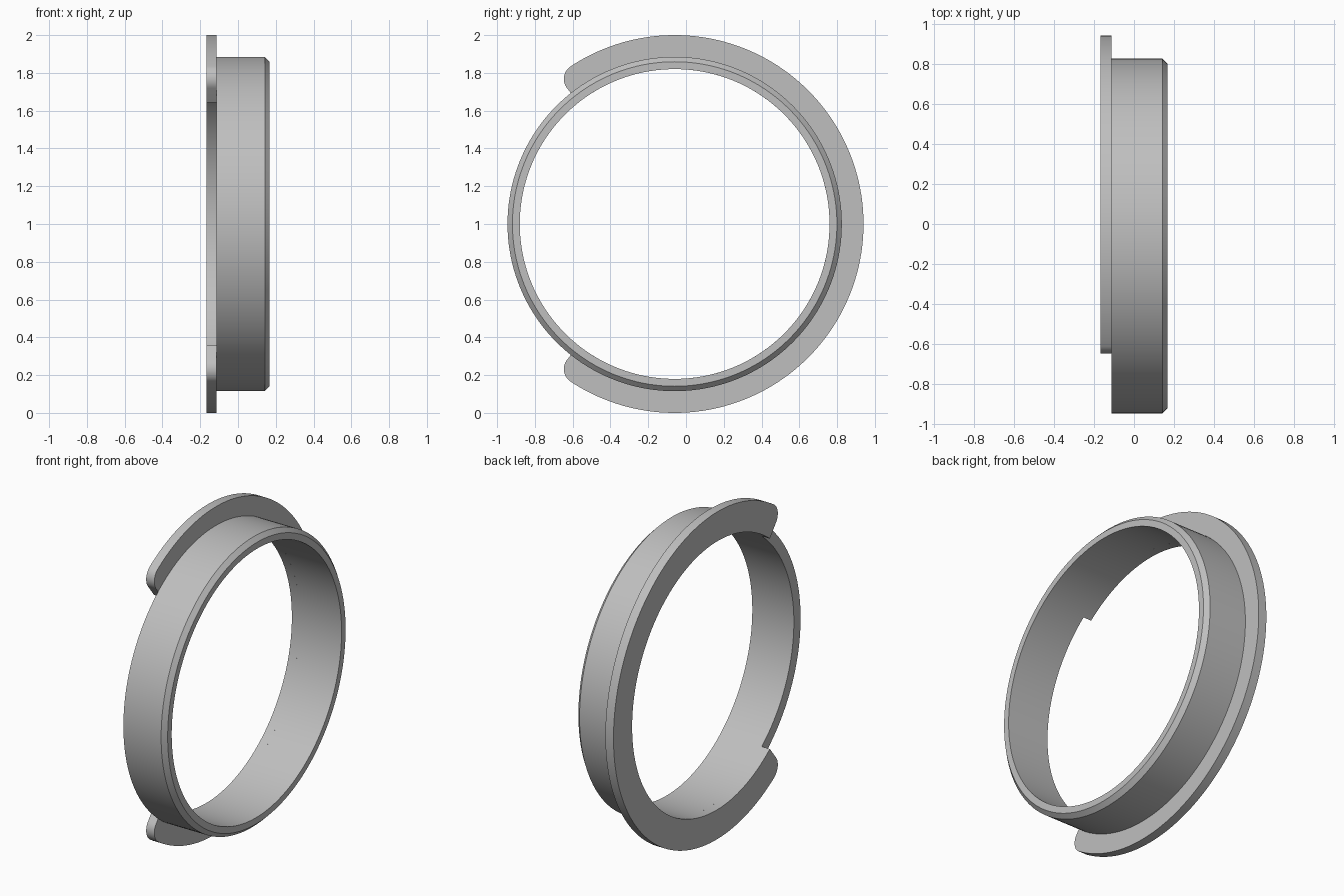
import bpy
import bmesh
from math import cos, sin, asin, pi, radians
from mathutils import Matrix, Vector

cube = bpy.data.objects.get("Cube")
if cube:
    bpy.data.objects.remove(cube, do_unlink=True)

CENTRE = Vector((0, -0.06, 1))
BORE, BODY, RIM = 0.82, 0.885, 1.0
BACK, STEP, FRONT = -0.168, -0.113, 0.168
CHAMFER = 0.026

grey = bpy.data.materials.new("plain grey")
grey.use_nodes = True
colour = (0.52, 0.52, 0.52, 1)
grey.diffuse_color = colour
grey.node_tree.nodes["Principled BSDF"].inputs["Base Color"].default_value = colour


def finish(bm, name):
    bmesh.ops.recalc_face_normals(bm, faces=bm.faces)
    mesh = bpy.data.meshes.new(name)
    bm.to_mesh(mesh)
    bm.free()
    mesh.materials.append(grey)
    obj = bpy.data.objects.new(name, mesh)
    obj.location = CENTRE
    bpy.context.collection.objects.link(obj)
    bpy.ops.object.select_all(action='DESELECT')
    obj.select_set(True)
    bpy.context.view_layer.objects.active = obj
    bpy.ops.object.shade_smooth_by_angle(angle=radians(30))
    return obj


# Ring body: chamfered section revolved about the x axis
section = [(STEP, BORE), (STEP, BODY), (FRONT - CHAMFER, BODY),
           (FRONT, BODY - CHAMFER), (FRONT, BORE)]
bm = bmesh.new()
verts = [bm.verts.new((x, r, 0)) for x, r in section]
edges = [bm.edges.new((v, verts[i - 1])) for i, v in enumerate(verts)]
bmesh.ops.spin(bm, geom=verts + edges, cent=(0, 0, 0), axis=(1, 0, 0),
               angle=2 * pi, steps=160, use_merge=True)
bmesh.ops.remove_doubles(bm, verts=bm.verts, dist=0.0001)
finish(bm, "ring_body")

# Flange outline: long outer arc, with a rounded corner at each end
end_angle = radians(128.4)
fillet = 0.08
turn = asin(fillet / (RIM - fillet))
arc_end = end_angle - turn
corner = Vector((cos(arc_end), sin(arc_end))) * (RIM - fillet)
upper = [Vector((cos(a), sin(a))) * RIM
         for a in (arc_end * i / 56 for i in range(56))]
sweep = end_angle + pi / 2 - arc_end
for i in range(15):
    a = arc_end + sweep * i / 14
    upper.append(corner + Vector((cos(a), sin(a))) * fillet)
lower = [Vector((p.x, -p.y)) for p in upper[:0:-1]]
outline = lower + upper

# Flange plate: quads from the bore to the outline, thickened along x
bm = bmesh.new()
pairs = []
for p in outline:
    q = p.normalized() * BORE
    pairs.append((bm.verts.new((BACK, q.x, q.y)), bm.verts.new((BACK, p.x, p.y))))
for (a, b), (c, d) in zip(pairs, pairs[1:]):
    bm.faces.new((a, b, d, c))
extruded = bmesh.ops.extrude_face_region(bm, geom=bm.faces[:], use_keep_orig=True)
bmesh.ops.translate(bm, vec=(STEP - BACK, 0, 0),
                    verts=[g for g in extruded["geom"] if isinstance(g, bmesh.types.BMVert)])
finish(bm, "flange")
